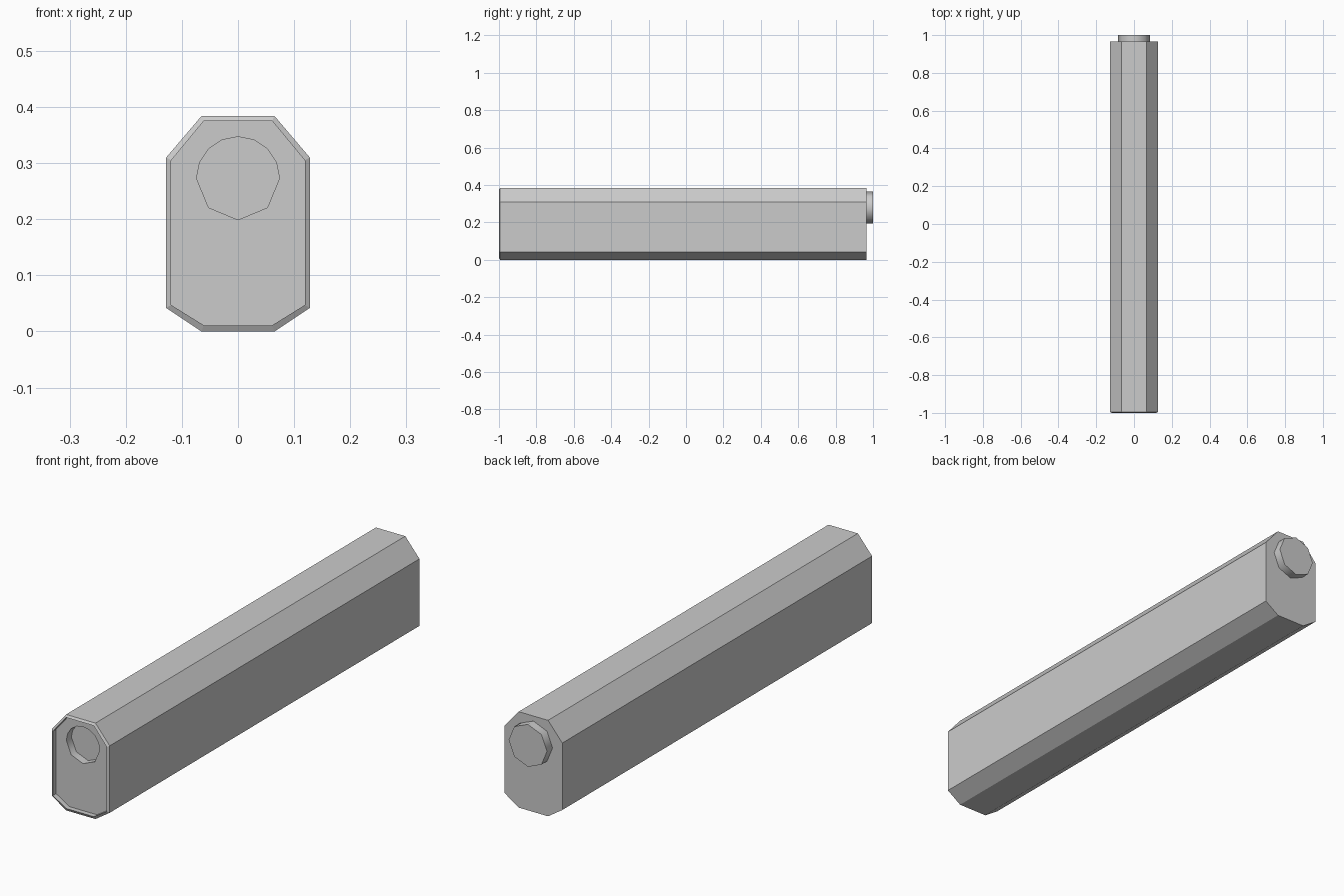
import bpy, bmesh, math

if "Cube" in bpy.data.objects:
    bpy.data.objects.remove(bpy.data.objects["Cube"])

OUTER = [(0.065, 0.0), (0.128, 0.042), (0.128, 0.310), (0.065, 0.384)]
INNER = [(0.061, 0.011), (0.119, 0.047), (0.119, 0.305), (0.061, 0.375)]


def mirrored(half):
    return half + [(-x, z) for x, z in reversed(half)]


def circle(r, cz, degrees):
    return [(r * math.cos(math.radians(a)), cz + r * math.sin(math.radians(a))) for a in degrees]


def ring(bm, profile, y):
    return [bm.verts.new((x, y, z)) for x, z in profile]


def bridge(bm, a, b):
    n = len(a)
    return [bm.faces.new((a[i], a[(i + 1) % n], b[(i + 1) % n], b[i])) for i in range(n)]


def loop_edges(bm, loop):
    n = len(loop)
    return [bm.edges.get((loop[i], loop[(i + 1) % n])) for i in range(n)]


def finish(bm, name):
    bmesh.ops.recalc_face_normals(bm, faces=bm.faces[:])
    mesh = bpy.data.meshes.new(name)
    bm.to_mesh(mesh)
    bm.free()
    obj = bpy.data.objects.new(name, mesh)
    bpy.context.collection.objects.link(obj)
    return obj


# Octagonal body with a chamfered front rim and a recessed front panel
bm = bmesh.new()
outer, inner = mirrored(OUTER), mirrored(INNER)
rings = [ring(bm, outer, 0.965), ring(bm, outer, -0.994),
         ring(bm, inner, -1.0), ring(bm, inner, -0.98)]
bm.faces.new(rings[0])
for a, b in zip(rings, rings[1:]):
    bridge(bm, a, b)

# Socket: finer upper arc, coarser lower arc, sunk into the panel
angles = [i * 22.5 for i in range(9)] + [225, 270, 315]
socket = circle(0.074, 0.273, angles)
mouth, floor = ring(bm, socket, -0.98), ring(bm, socket, -0.948)
for face in bridge(bm, mouth, floor):
    face.smooth = True
bm.faces.new(floor)
for e in loop_edges(bm, floor) + loop_edges(bm, mouth):
    e.smooth = False
bmesh.ops.triangle_fill(bm, use_beauty=True, normal=(0, -1, 0),
                        edges=loop_edges(bm, rings[3]) + loop_edges(bm, mouth))
finish(bm, "body")

# Eight-sided plug on the back end
bm = bmesh.new()
plug = circle(0.085, 0.279, range(0, 360, 45))
base, tip = ring(bm, plug, 0.965), ring(bm, plug, 1.0)
for face in bridge(bm, base, tip):
    face.smooth = True
bm.faces.new(tip)
for e in loop_edges(bm, tip):
    e.smooth = False
finish(bm, "rear_plug")
